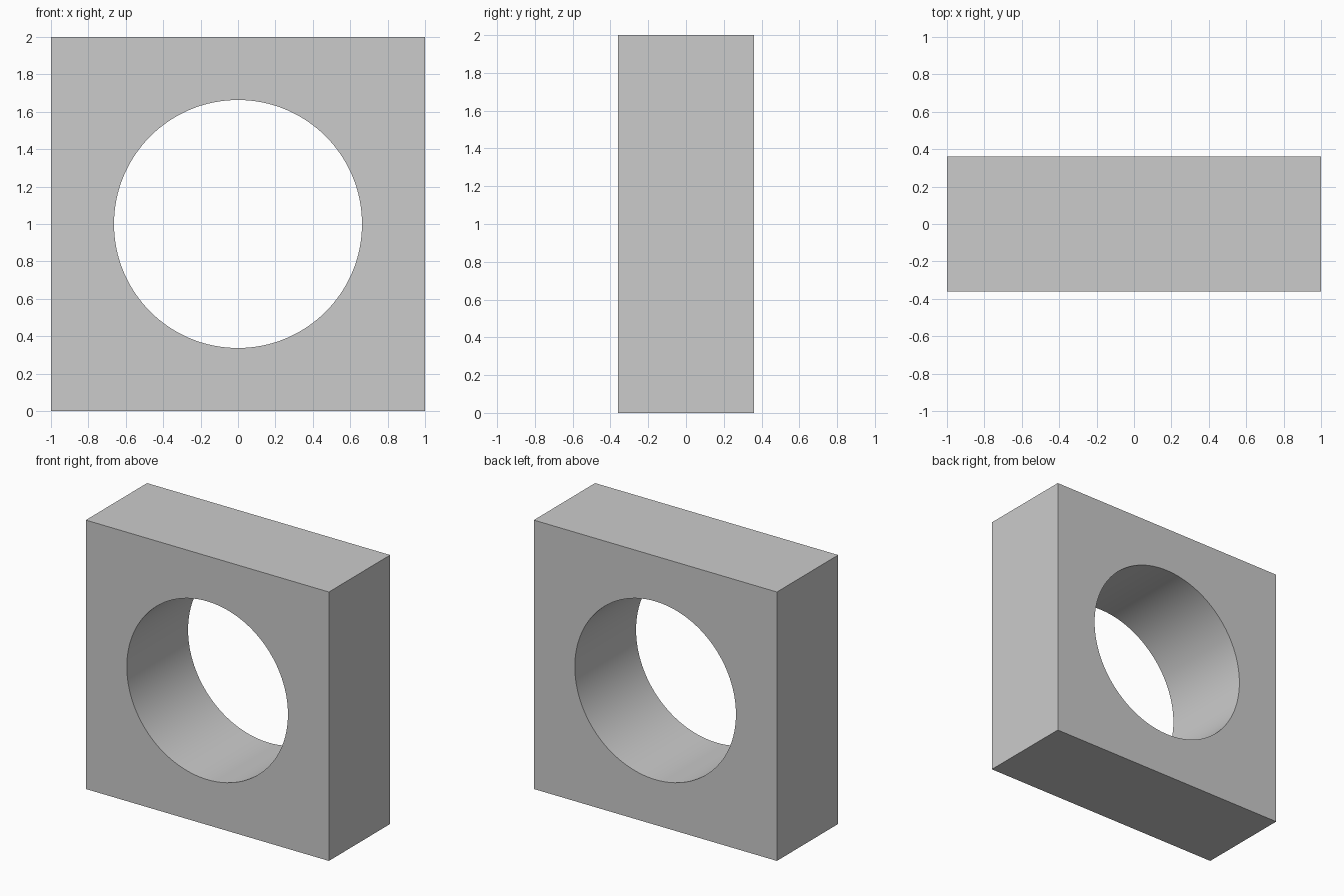
import bpy
import math

if "Cube" in bpy.data.objects:
    bpy.data.objects.remove(bpy.data.objects["Cube"])

WIDTH, DEPTH, HEIGHT = 2.0, 0.72, 2.0
HOLE_RADIUS = 0.663
CENTRE = (0, 0, HEIGHT / 2)

# Square block
bpy.ops.mesh.primitive_cube_add(size=1, location=CENTRE)
block = bpy.context.object
block.name = "block_with_round_hole"
block.scale = (WIDTH, DEPTH, HEIGHT)
bpy.ops.object.transform_apply(location=False, rotation=False, scale=True)

# Round cutter running front to back
bpy.ops.mesh.primitive_cylinder_add(vertices=128, radius=HOLE_RADIUS, depth=DEPTH * 2,
                                    location=CENTRE, rotation=(math.pi / 2, 0, 0))
cutter = bpy.context.object
cutter.name = "hole_cutter"
cutter.hide_render = True

# Cut the hole, then discard the cutter
cut = block.modifiers.new("round_hole", "BOOLEAN")
cut.operation = "DIFFERENCE"
cut.solver = "EXACT"
cut.object = cutter
bpy.ops.object.select_all(action="DESELECT")
block.select_set(True)
bpy.context.view_layer.objects.active = block
bpy.ops.object.modifier_apply(modifier=cut.name)
bpy.data.objects.remove(cutter, do_unlink=True)

# Smooth bore, crisp outer edges
bpy.ops.object.shade_smooth_by_angle(angle=math.radians(30))
